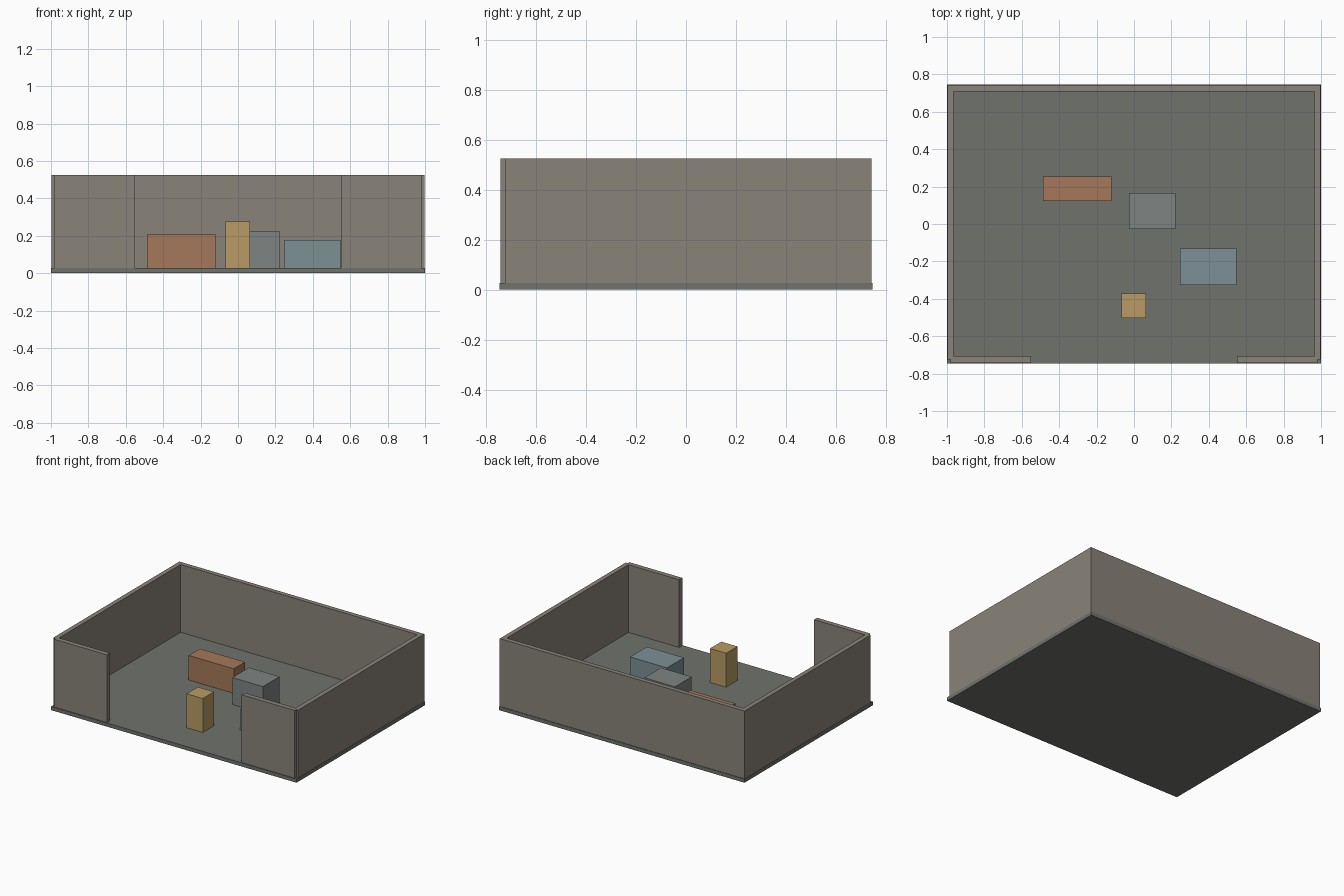
import bpy

if "Cube" in bpy.data.objects:
    bpy.data.objects.remove(bpy.data.objects["Cube"])

def material(name, rgb):
    m = bpy.data.materials.new(name)
    m.diffuse_color = (*rgb, 1)
    m.use_nodes = True
    m.node_tree.nodes["Principled BSDF"].inputs["Base Color"].default_value = m.diffuse_color
    return m

def box(name, x, y, z, mat):
    """Axis-aligned box from (min, max) ranges."""
    bpy.ops.mesh.primitive_cube_add(size=1, location=[sum(r) / 2 for r in (x, y, z)])
    o = bpy.context.object
    o.name = name
    o.scale = [r[1] - r[0] for r in (x, y, z)]
    bpy.ops.object.transform_apply(location=False, rotation=False, scale=True)
    o.data.materials.append(mat)
    return o

floor_mat = material("floor_grey", (0.16, 0.17, 0.155))
wall_mat = material("wall_taupe", (0.25, 0.225, 0.19))
FLOOR, TOP = 0.027, 0.526
wall_z = (FLOOR, TOP)

# Floor slab
box("floor", (-1, 1), (-0.747, 0.747), (0, FLOOR), floor_mat)

# Back wall, then side walls and short front walls either side of the opening
box("back_wall", (-0.998, 0.998), (0.709, 0.743), wall_z, wall_mat)
for side, s in (("left", -1), ("right", 1)):
    box(side + "_wall", sorted((s * 0.964, s * 0.998)), (-0.724, 0.726), wall_z, wall_mat)
    box(side + "_front_wall", sorted((s * 0.55, s * 0.982)), (-0.742, -0.706), wall_z, wall_mat)

# Freestanding blocks on the floor
blocks = [
    ("long_block", (-0.487, -0.12), (0.122, 0.253), 0.208, (0.37, 0.19, 0.1)),
    ("grey_block", (-0.027, 0.222), (-0.027, 0.167), 0.225, (0.21, 0.23, 0.22)),
    ("low_block", (0.246, 0.547), (-0.327, -0.13), 0.178, (0.2, 0.28, 0.3)),
    ("tall_block", (-0.067, 0.065), (-0.503, -0.372), 0.277, (0.48, 0.33, 0.13)),
]
for name, x, y, top, rgb in blocks:
    box(name, x, y, (FLOOR, top), material(name + "_colour", rgb))
